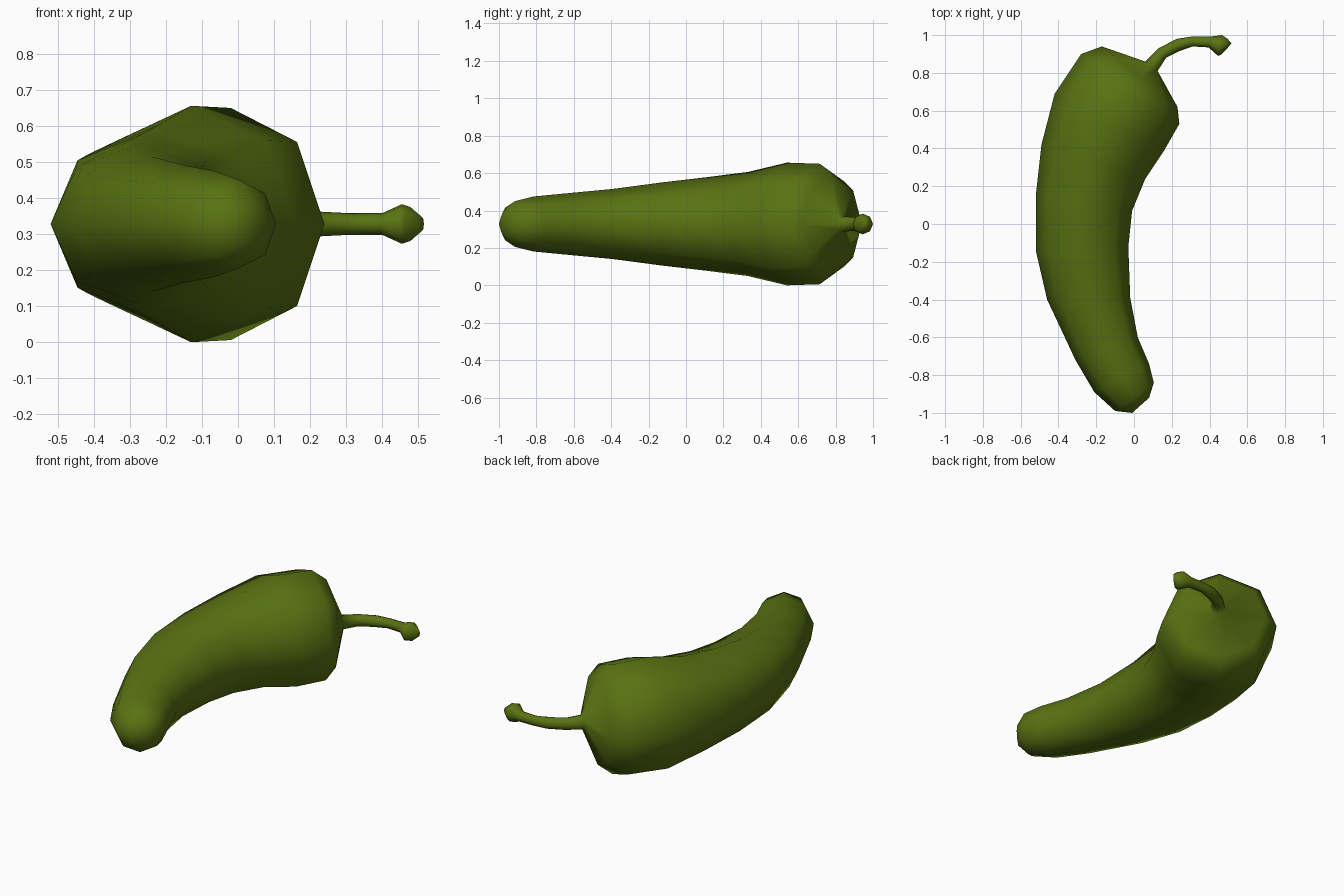
import bpy, bmesh, math
from mathutils import Vector

if "Cube" in bpy.data.objects:
    bpy.data.objects.remove(bpy.data.objects["Cube"])

SIDES = 8
MID_Z = 0.328

# Cross-sections from blossom tip to stem tip:
# outer-curve point (x, y), inner-curve point (x, y), half height
BODY = [
    (-0.01, -1.00, 0.08, -0.92, 0.06),
    (-0.10, -0.99, 0.105, -0.84, 0.122),
    (-0.21, -0.89, 0.08, -0.74, 0.147),
    (-0.31, -0.72, 0.02, -0.60, 0.162),
    (-0.46, -0.40, -0.02, -0.39, 0.187),
    (-0.52, -0.14, -0.03, -0.12, 0.222),
    (-0.52, 0.15, -0.01, 0.07, 0.250),
    (-0.49, 0.42, 0.06, 0.24, 0.278),
    (-0.42, 0.69, 0.16, 0.39, 0.328),
    (-0.28, 0.90, 0.24, 0.53, 0.322),
    (-0.17, 0.94, 0.23, 0.62, 0.256),
]
STEM = [
    (0.06, 0.86, 0.125, 0.81, 0.042),
    (0.13, 0.93, 0.17, 0.88, 0.036),
    (0.225, 0.98, 0.24, 0.915, 0.034),
    (0.31, 0.993, 0.31, 0.94, 0.030),
    (0.41, 0.993, 0.395, 0.935, 0.031),
    (0.465, 1.00, 0.445, 0.89, 0.055),
    (0.495, 0.98, 0.462, 0.897, 0.047),
    (0.516, 0.957, 0.503, 0.94, 0.020),
]


def add_ring(bm, section):
    """Octagonal ring spanning the two plan points."""
    x1, y1, x2, y2, h = section
    outer, inner = Vector((x1, y1, MID_Z)), Vector((x2, y2, MID_Z))
    centre, arm = (outer + inner) / 2, (outer - inner) / 2
    return [bm.verts.new(centre + arm * math.cos(a) + Vector((0, 0, h * math.sin(a))))
            for a in (2 * math.pi * i / SIDES for i in range(SIDES))]


green = bpy.data.materials.new("olive green")
green.diffuse_color = (0.10, 0.17, 0.006, 1)
green.use_nodes = True
green.node_tree.nodes["Principled BSDF"].inputs["Base Color"].default_value = green.diffuse_color

# Pepper body running continuously into its stem
bm = bmesh.new()
rings = [add_ring(bm, s) for s in BODY + STEM]
for a, b in zip(rings, rings[1:]):
    for i in range(SIDES):
        j = (i + 1) % SIDES
        bm.faces.new((a[i], a[j], b[j], b[i]))
bm.faces.new(rings[0])
bm.faces.new(rings[-1])
bmesh.ops.recalc_face_normals(bm, faces=bm.faces)
for f in bm.faces:
    f.smooth = True

mesh = bpy.data.meshes.new("pepper_with_stem")
bm.to_mesh(mesh)
bm.free()
mesh.materials.append(green)
pepper = bpy.data.objects.new("pepper_with_stem", mesh)
bpy.context.collection.objects.link(pepper)
